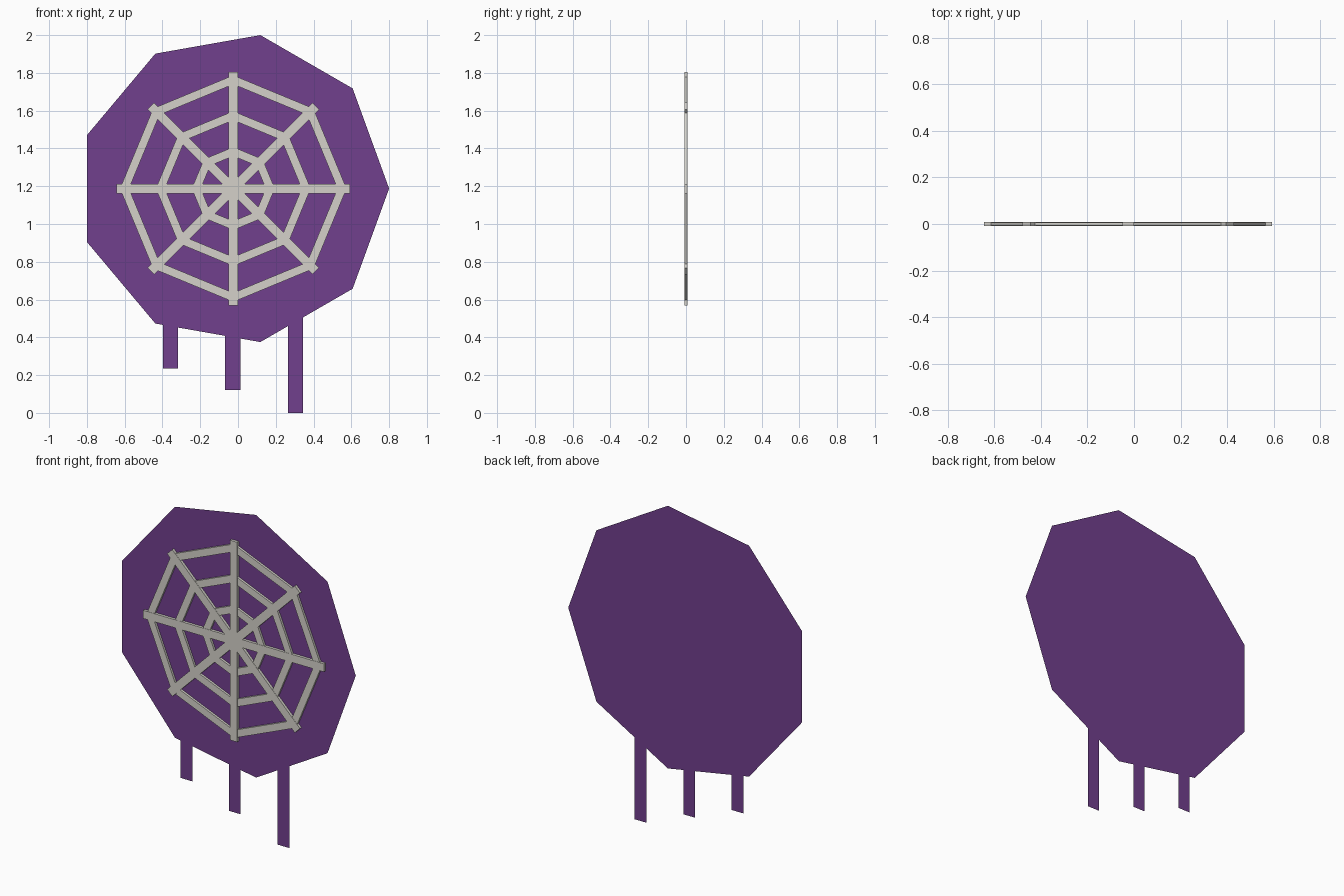
import bpy, bmesh
from math import sin, cos, pi, radians

if "Cube" in bpy.data.objects:
    bpy.data.objects.remove(bpy.data.objects["Cube"])

CX, CZ = -0.025, 1.1875      # centre of the disc and web
BACK = 0.0085                # y of the flat disc


def material(name, rgb):
    m = bpy.data.materials.new(name)
    m.diffuse_color = (*rgb, 1)
    m.use_nodes = True
    m.node_tree.nodes["Principled BSDF"].inputs["Base Color"].default_value = m.diffuse_color
    return m


purple = material("purple", (0.165, 0.05, 0.27))
pale = material("pale_grey", (0.66, 0.64, 0.59))


def make(name, verts, faces, mat):
    me = bpy.data.meshes.new(name)
    me.from_pydata(verts, [], faces)
    me.materials.append(mat)
    ob = bpy.data.objects.new(name, me)
    bpy.context.collection.objects.link(ob)
    return ob


def fix_normals(ob):
    bm = bmesh.new()
    bm.from_mesh(ob.data)
    bmesh.ops.recalc_face_normals(bm, faces=bm.faces)
    bm.to_mesh(ob.data)
    bm.free()


def ring_points(r, n, y):
    return [(CX + r * cos(2 * pi * i / n), y, CZ + r * sin(2 * pi * i / n)) for i in range(n)]


# Flat nine-sided backing disc
disc = ring_points(0.825, 9, BACK)
make("backing_disc", disc, [list(range(9))], purple)


def lower_edge(x):
    """Height of the disc's lower outline at x."""
    for a, b in zip(disc[5:], disc[6:] + disc[:1]):
        if a[0] <= x <= b[0]:
            return a[2] + (b[2] - a[2]) * (x - a[0]) / (b[0] - a[0])


# Flat strips hanging from the disc
for name, x, bottom in (("short_strip", -0.358, 0.235),
                        ("middle_strip", -0.028, 0.12),
                        ("long_strip", 0.305, 0.0)):
    l, r = x - 0.04, x + 0.04
    make(name, [(l, BACK, bottom), (r, BACK, bottom),
                (r, BACK, lower_edge(r)), (l, BACK, lower_edge(l))],
         [(0, 1, 2, 3)], purple)

# Web spokes: four full-length bars crossing at the centre
for k in range(4):
    a = radians(45 * k)
    verts = []
    for y in (-0.0085, 0.008):
        for u, v in ((-1, -1), (1, -1), (1, 1), (-1, 1)):
            u, v = u * 0.618, v * 0.025
            verts.append((CX + u * cos(a) - v * sin(a), y, CZ + u * sin(a) + v * cos(a)))
    fix_normals(make(f"web_spoke_{k + 1}", verts,
                     [(0, 1, 2, 3), (4, 7, 6, 5), (0, 4, 5, 1),
                      (1, 5, 6, 2), (2, 6, 7, 3), (3, 7, 4, 0)], pale))

# Web rings: three octagonal frames
for name, r in (("outer", 0.6), ("middle", 0.41), ("inner", 0.22)):
    loops = [(r, -0.007), (r, 0.007), (r - 0.048, 0.007), (r - 0.048, -0.007)]
    verts = [p for rad, y in loops for p in ring_points(rad, 8, y)]
    faces = []
    for j in range(4):
        for i in range(8):
            n, m = (i + 1) % 8, (j + 1) % 4
            faces.append((j * 8 + i, j * 8 + n, m * 8 + n, m * 8 + i))
    fix_normals(make(f"web_ring_{name}", verts, faces, pale))
